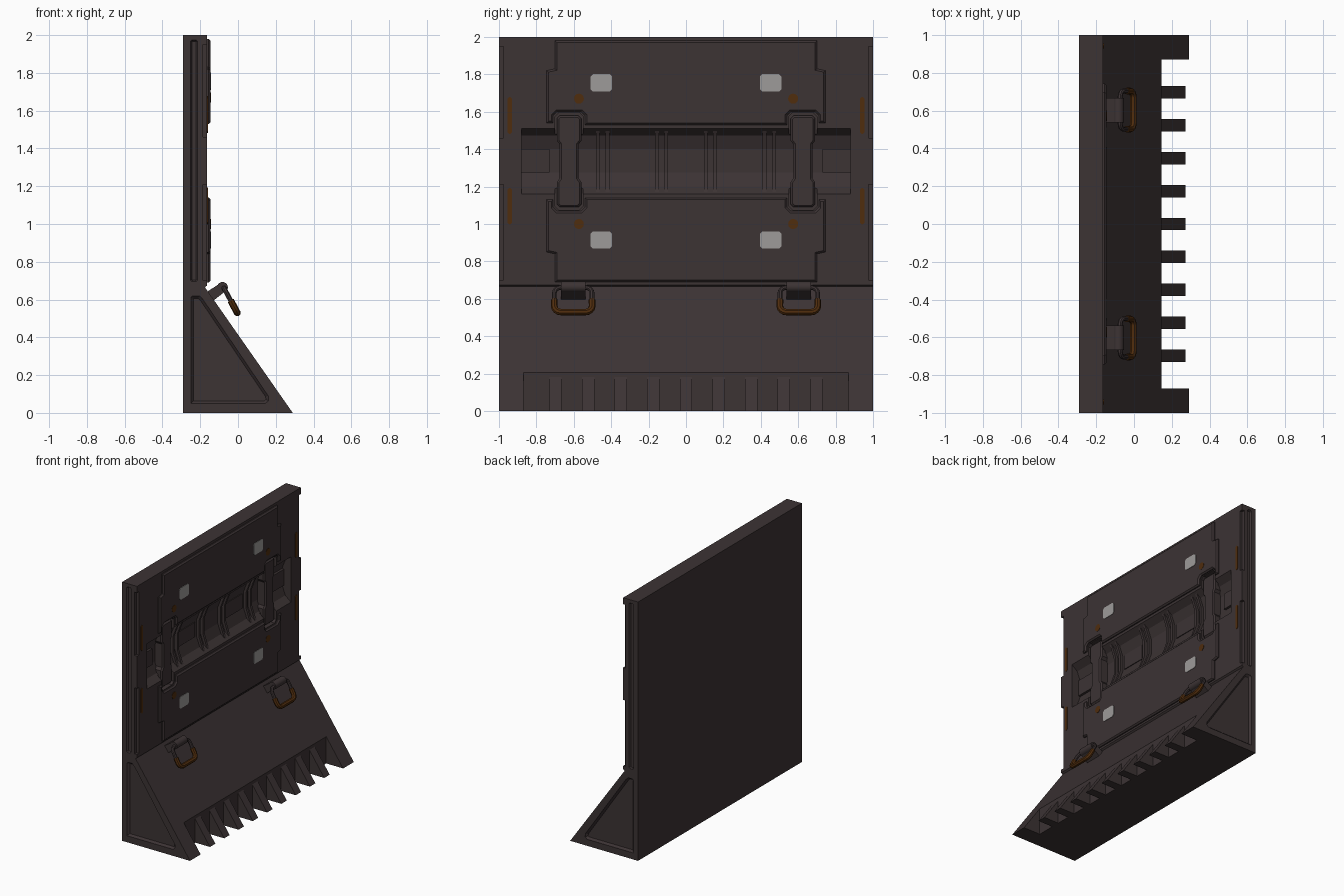
import bpy, bmesh, math
from mathutils import Vector

if "Cube" in bpy.data.objects:
    bpy.data.objects.remove(bpy.data.objects["Cube"])


def material(name, rgb):
    m = bpy.data.materials.new(name)
    m.diffuse_color = (*rgb, 1)
    m.use_nodes = True
    m.node_tree.nodes["Principled BSDF"].inputs["Base Color"].default_value = m.diffuse_color
    return m


DARK = material("dark_brown_metal", (0.045, 0.033, 0.034))
ORANGE = material("rust_orange", (0.080, 0.026, 0.004))
PALE = material("pale_grey", (0.34, 0.33, 0.32))


def prism(name, pts, axis, a, b, mat=DARK, inset=None, bevel=0):
    """Extrude a 2D outline from a to b; axis 'x' takes (y,z), axis 'y' takes (x,z).
    inset=(thickness, depth) adds a sloped step on the cap at b."""
    bm = bmesh.new()
    place = (lambda p, t: (t, p[0], p[1])) if axis == 'x' else (lambda p, t: (p[0], t, p[1]))
    lo = [bm.verts.new(place(p, a)) for p in pts]
    hi = [bm.verts.new(place(p, b)) for p in pts]
    bm.faces.new(lo)
    cap = bm.faces.new(hi)
    n = len(pts)
    for i in range(n):
        j = (i + 1) % n
        bm.faces.new((lo[i], lo[j], hi[j], hi[i]))
    bmesh.ops.recalc_face_normals(bm, faces=bm.faces[:])
    if inset:
        bmesh.ops.inset_region(bm, faces=[cap], thickness=inset[0], depth=inset[1],
                               use_even_offset=True)
    me = bpy.data.meshes.new(name)
    bm.to_mesh(me)
    bm.free()
    ob = bpy.data.objects.new(name, me)
    bpy.context.collection.objects.link(ob)
    me.materials.append(mat)
    return ob


def rect(c0, d0, c1, d1):
    return [(c0, d0), (c1, d0), (c1, d1), (c0, d1)]


def cham(cy, cz, hy, hz, c):
    """Rectangle with cut corners."""
    q = [(hy, hz - c), (hy - c, hz), (-hy + c, hz), (-hy, hz - c),
         (-hy, -hz + c), (-hy + c, -hz), (hy - c, -hz), (hy, -hz + c)]
    return [(cy + u, cz + v) for u, v in q]


def smooth(ob, angle=40):
    bpy.ops.object.select_all(action='DESELECT')
    ob.select_set(True)
    bpy.context.view_layer.objects.active = ob
    bpy.ops.object.shade_smooth_by_angle(angle=math.radians(angle))


def cut(ob, cutter):
    m = ob.modifiers.new("cut", 'BOOLEAN')
    m.operation, m.object, m.solver = 'DIFFERENCE', cutter, 'EXACT'
    bpy.ops.object.select_all(action='DESELECT')
    bpy.context.view_layer.objects.active = ob
    ob.select_set(True)
    bpy.ops.object.modifier_apply(modifier=m.name)
    bpy.data.objects.remove(cutter)


FACE = -0.163  # front surface of the upright slab

# Main body: upright slab with a wedge foot
body = prism("barrier_body", [(-0.29, 0), (0.29, 0), (-0.175, 0.665), (FACE, 0.675),
                              (FACE, 2), (-0.29, 2)], 'y', -1, 1)

# Recessed side panels and edge rebates on both ends
TRI = [(-0.25, 0.05), (0.145, 0.05), (0.162, 0.065), (0.16, 0.09),
       (-0.185, 0.60), (-0.205, 0.62), (-0.24, 0.62), (-0.25, 0.61)]
for s in (-1, 1):
    cut(body, prism("cutter", TRI, 'y', s * 1.05, s * 0.9995, inset=(0.014, 0.016)))
    cut(body, prism("cutter", cham(-0.233, 1.335, 0.019, 0.64, 0.008), 'y', s * 1.05, s * 0.9995,
                    inset=(0.008, 0.012)))
    for z0, z1 in ((0.70, 1.21), (1.46, 1.95)):
        cut(body, prism("cutter", rect(-0.185, z0, -0.1, z1), 'y', s * 0.975, s * 1.05))

# Toothed gap along the toe
cut(body, prism("cutter", rect(0.145, -0.1, 0.4, 0.4), 'y', -0.87, 0.87))
for i in range(9):
    y = (i - 4) * 0.1745
    prism("toe_tooth", [(0.14, 0), (0.272, 0), (0.145, 0.183), (0.14, 0.183)],
          'y', y - 0.033, y + 0.033)

# Faceted trough across the face
TROUGH = [(-0.212, 1.472), (-0.24, 1.40), (-0.24, 1.275), (-0.212, 1.2)]
cut(body, prism("cutter", [(-0.1, 1.51), (FACE, 1.51)] + TROUGH + [(FACE, 1.16), (-0.1, 1.16)],
                'y', -0.88, 0.88))

# Pockets for the clamp ends
for s in (-1, 1):
    cut(body, prism("cutter", cham(s * 0.625, 1.335, 0.075, 0.26, 0.02), 'x', -0.1, -0.20))

# Ribs in the trough, end blocks and clamps
for s in (-1, 1):
    for y in (0.105, 0.155, 0.42, 0.472):
        prism("trough_rib", [(-0.172, 1.51), (-0.192, 1.472), (-0.218, 1.40), (-0.218, 1.275),
                             (-0.192, 1.2), (-0.172, 1.16), (-0.25, 1.16), (-0.25, 1.51)],
              'y', s * y - 0.01, s * y + 0.01)
    prism("trough_end_block", rect(s * 0.73, 1.275, s * 0.88, 1.40), 'x', -0.25, -0.222)
    prism("trough_floor_pad", rect(s * 0.19, 1.28, s * 0.39, 1.395), 'x', -0.25, -0.234)
    # clamp: narrow strap with wider hooked ends
    half = [(0.05, 1.245), (0.065, 1.225), (0.065, 1.105), (0.05, 1.09)]
    right = [(u, 2.67 - z) for u, z in reversed(half)] + half
    strap = right + [(-u, z) for u, z in reversed(right)]
    prism("clamp", [(s * 0.625 + u, z) for u, z in strap], 'x', -0.235, -0.178,
          inset=(0.01, 0.01))

# Armour plates above and below the trough (stepped rim)
half = [(0.70, 1.98), (0.70, 1.83), (0.745, 1.82), (0.745, 1.54), (0.71, 1.54), (0.71, 1.58),
        (0.69, 1.60), (0.56, 1.60), (0.54, 1.58), (0.54, 1.53)]
outline = half + [(-u, z) for u, z in reversed(half)]
for name, flip in (("upper_plate", False), ("lower_plate", True)):
    pts = [(u, 2.67 - z if flip else z) for u, z in outline]
    prism(name, pts, 'x', FACE - 0.01, -0.155, inset=(0.01, 0.01))

# Pale inserts, orange rivets and orange edge markers
for s in (-1, 1):
    for z in (1.755, 0.915):
        prism("pale_insert", cham(s * 0.453, z, 0.057, 0.046, 0.012), 'x', -0.15, -0.142, PALE)
    for z in (1.67, 1.0):
        dot = [(s * 0.573 + 0.027 * math.cos(k * math.pi / 8),
                z + 0.027 * math.sin(k * math.pi / 8)) for k in range(16)]
        prism("orange_rivet", dot, 'x', -0.15, -0.143, ORANGE)
    for z in (1.58, 1.095):
        prism("edge_marker", cham(s * 0.942, z, 0.013, 0.098, 0.01), 'x', FACE - 0.005,
              FACE + 0.003, ORANGE)


def tube(name, pts, radius, cyclic, mat):
    cu = bpy.data.curves.new(name, 'CURVE')
    cu.dimensions = '3D'
    cu.bevel_depth, cu.bevel_resolution, cu.use_fill_caps = radius, 2, True
    sp = cu.splines.new('POLY')
    sp.points.add(len(pts) - 1)
    for p, co in zip(sp.points, pts):
        p.co = (*co, 1)
    sp.use_cyclic_u = cyclic
    ob = bpy.data.objects.new(name, cu)
    bpy.context.collection.objects.link(ob)
    bpy.ops.object.select_all(action='DESELECT')
    ob.select_set(True)
    bpy.context.view_layer.objects.active = ob
    bpy.ops.object.convert(target='MESH')
    ob = bpy.context.object
    ob.data.materials.clear()
    ob.data.materials.append(mat)
    smooth(ob)


def corner(cu, cv, start, r=0.035):
    return [(cu + r * math.cos(math.radians(start + k * 22.5)),
             cv + r * math.sin(math.radians(start + k * 22.5))) for k in range(5)]


# Lifting rings on brackets set square to the slope
nrm, along = Vector((0.82, 0.57)), Vector((0.57, -0.82))
for s in (-1, 1):
    yc = s * 0.603
    base = Vector((-0.165, 0.605))
    br = [base - along * 0.03, base + along * 0.03,
          base + nrm * 0.105 + along * 0.024, base + nrm * 0.105 - along * 0.026]
    prism("ring_bracket", [tuple(p) for p in br], 'y', yc - 0.065, yc + 0.065)
    barrel = [(-0.082 + 0.029 * math.cos(k * math.pi / 8),
               0.664 + 0.029 * math.sin(k * math.pi / 8)) for k in range(16)]
    smooth(prism("ring_barrel", barrel, 'y', yc - 0.065, yc + 0.065))

    def to3d(uv):
        return (-0.074 + uv[1] * 0.47, yc + uv[0], 0.661 - uv[1] * 0.88)
    low = corner(0.066, 0.115, 0) + corner(-0.066, 0.115, 90)
    top = corner(-0.066, 0.035, 180) + corner(0.066, 0.035, 270)
    tube("lifting_ring", [to3d(p) for p in low + top], 0.013, True, DARK)
    grip = [(0.101, 0.075)] + low + [(-0.101, 0.075)]
    tube("ring_grip", [to3d(p) for p in grip], 0.018, False, ORANGE)
